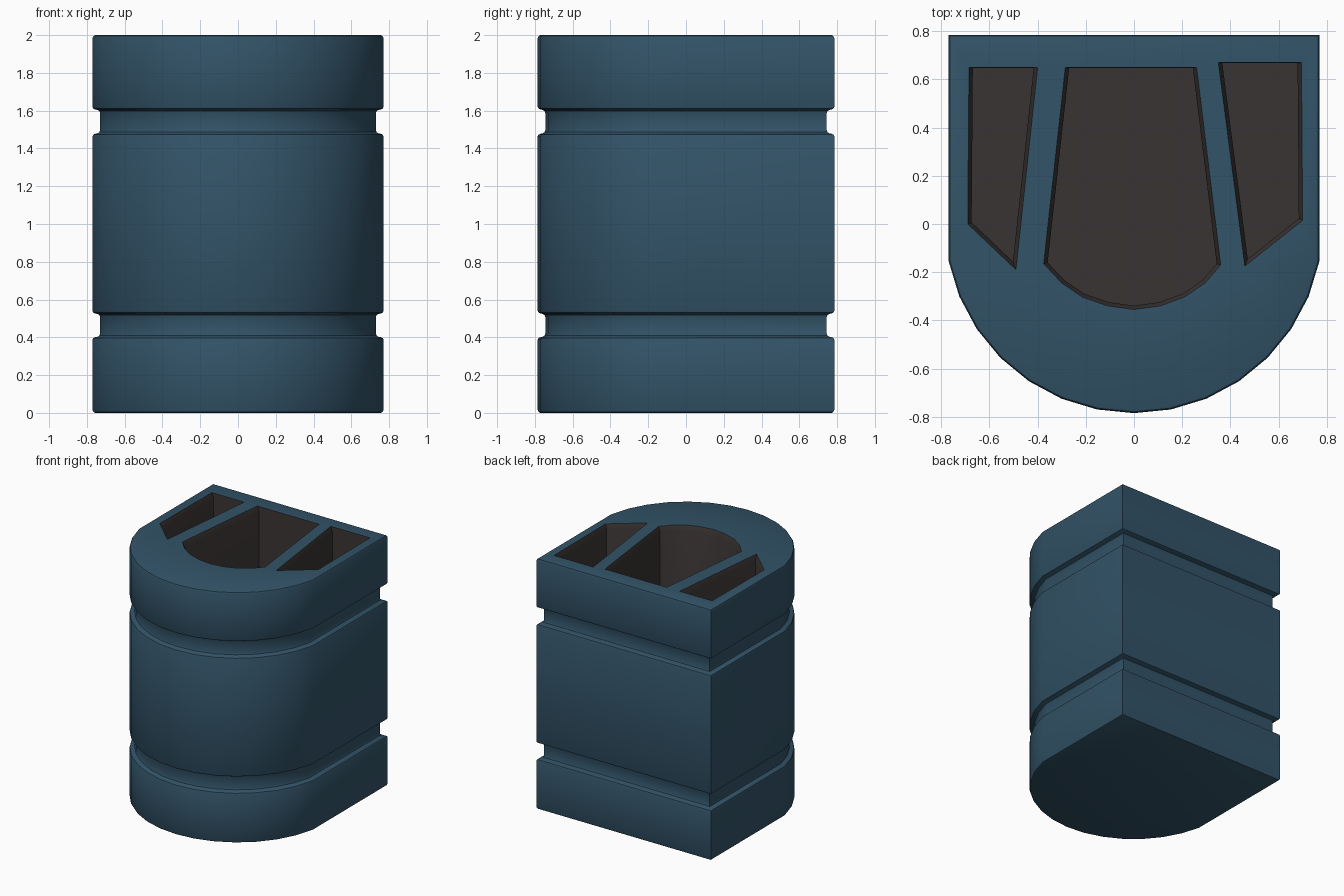
import bpy, bmesh, math
from mathutils import Vector

if "Cube" in bpy.data.objects:
    bpy.data.objects.remove(bpy.data.objects["Cube"])

R, HEIGHT, FLOOR = 0.785, 2.0, 0.1


def inset(points, dist):
    """Mitred inward offset of a counter-clockwise polygon, one distance per edge."""
    n = len(points)
    dists = dist if isinstance(dist, list) else [dist] * n
    normals = []
    for i in range(n):
        d = Vector(points[(i + 1) % n]) - Vector(points[i])
        normals.append(Vector((-d.y, d.x)).normalized())
    out = []
    for i, p in enumerate(points):
        a, b, da, db = normals[i - 1], normals[i], dists[i - 1], dists[i]
        det = a.x * b.y - a.y * b.x
        out.append((p[0] + (da * b.y - db * a.y) / det,
                    p[1] + (a.x * db - b.x * da) / det))
    return out


def ring(bm, points, z):
    return [bm.verts.new((x, y, z)) for x, y in points]


def bridge(bm, low, high, mat):
    n = len(low)
    for i in range(n):
        j = (i + 1) % n
        bm.faces.new((low[i], low[j], high[j], high[i])).material_index = mat


def ring_edges(bm, loop):
    return [bm.edges.get((loop[i - 1], loop[i])) for i in range(len(loop))]


def material(name, color):
    m = bpy.data.materials.new(name)
    m.diffuse_color = (*color, 1)
    m.use_nodes = True
    m.node_tree.nodes["Principled BSDF"].inputs["Base Color"].default_value = m.diffuse_color
    return m


# D-shaped footprint: square back, faceted half-round front
outline = [(0.77, R), (-0.77, R)]
for k in range(17, 32):
    a = k * math.tau / 32
    outline.append((R * math.cos(a), R * math.sin(a)))

# Vertical profile (z, inset): rounded rims and two rounded grooves
lip = [(-0.012, 0), (-0.004, 0.004), (0, 0.012), (0.003, 0.026), (0.009, 0.036), (0.02, 0.04)]
rim = [(0, 0.015), (0.004, 0.0055), (0.015, 0)]
profile = list(rim)
for z0, z1 in ((0.40, 0.527), (1.477, 1.607)):
    profile += [(z0 + dz, d) for dz, d in lip]
    profile += [(z1 - dz, d) for dz, d in reversed(lip)]
profile += [(HEIGHT - z, d) for z, d in reversed(rim)]

# Outer shell and base
bm = bmesh.new()
rings = [ring(bm, inset(outline, d), z) for z, d in profile]
for low, high in zip(rings, rings[1:]):
    bridge(bm, low, high, 0)
bm.faces.new(list(reversed(rings[0])))
cap_edges = ring_edges(bm, rings[-1])

# Three pockets with chamfered mouths; the last edge of each is its back edge
pockets = [
    [(-0.685, 0.65), (-0.69, 0.0), (-0.49, -0.19), (-0.40, 0.65)],
    [(-0.285, 0.65), (-0.375, -0.165), (-0.30, -0.245), (-0.215, -0.303), (-0.11, -0.34),
     (0, -0.355), (0.11, -0.34), (0.21, -0.303), (0.295, -0.245), (0.36, -0.17), (0.26, 0.65)],
    [(0.35, 0.67), (0.46, -0.175), (0.70, 0.015), (0.695, 0.67)],
]
for pts in pockets:
    inner = inset(pts, [0.016] * (len(pts) - 1) + [0.002])
    mouth = ring(bm, pts, HEIGHT)
    neck = ring(bm, inner, HEIGHT - 0.04)
    floor = ring(bm, inner, FLOOR)
    bridge(bm, mouth, neck, 1)
    bridge(bm, neck, floor, 1)
    bm.faces.new(floor).material_index = 1
    cap_edges += ring_edges(bm, mouth)

# Top face around the pocket mouths
bmesh.ops.triangle_fill(bm, edges=cap_edges, use_beauty=True, normal=(0, 0, 1))
bmesh.ops.recalc_face_normals(bm, faces=bm.faces)

mesh = bpy.data.meshes.new("pocketed_holder")
bm.to_mesh(mesh)
bm.free()
mesh.materials.append(material("blue_shell", (0.032, 0.087, 0.138)))
mesh.materials.append(material("brown_pockets", (0.042, 0.034, 0.033)))
holder = bpy.data.objects.new("pocketed_holder", mesh)
bpy.context.collection.objects.link(holder)

bpy.context.view_layer.objects.active = holder
holder.select_set(True)
bpy.ops.object.shade_smooth_by_angle(angle=math.radians(35))
